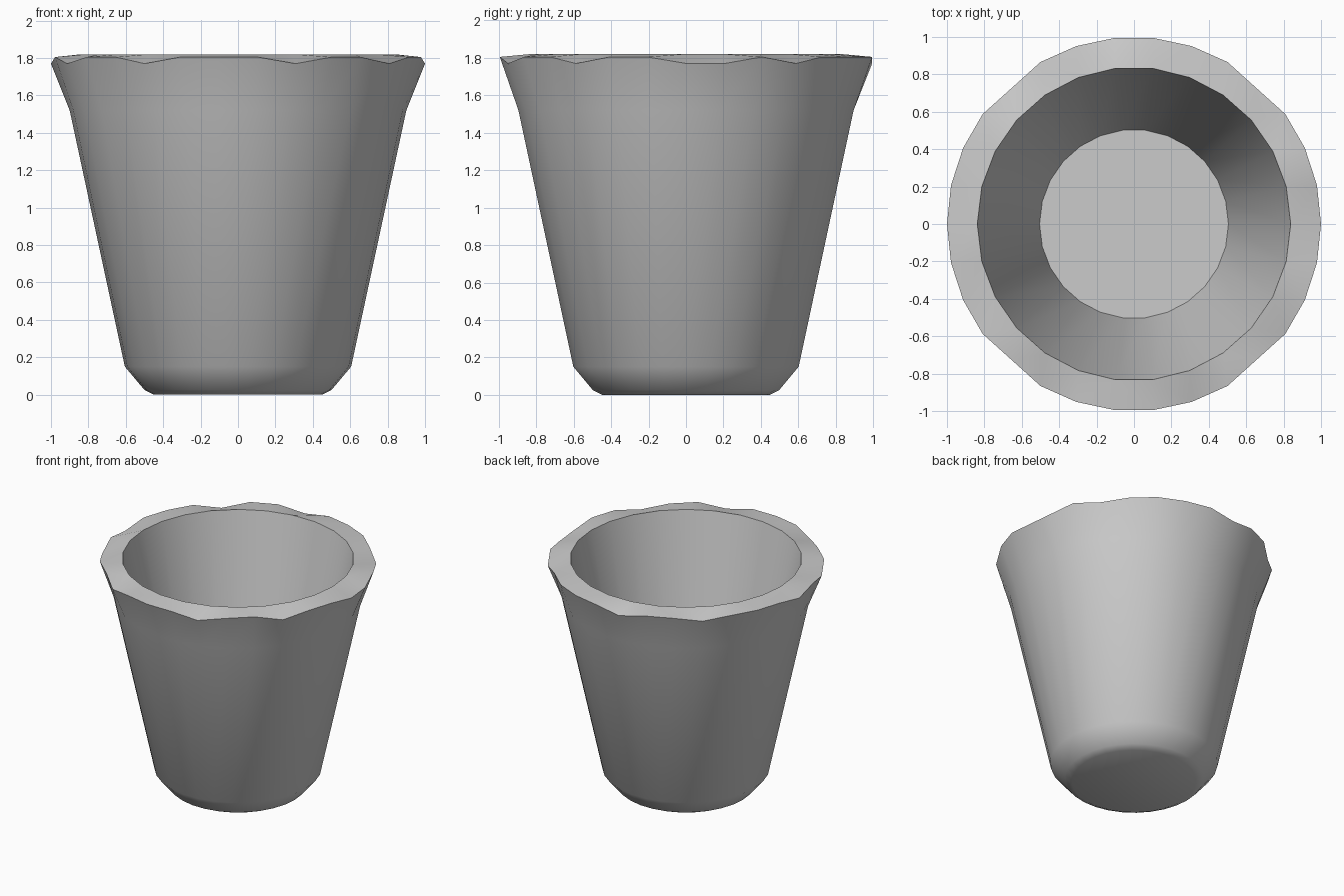
import bpy, bmesh
from math import cos, sin, tau

if "Cube" in bpy.data.objects:
    bpy.data.objects.remove(bpy.data.objects["Cube"])

bm = bmesh.new()

# Irregular lip: worn-down and clipped positions around the outer edge
LOW = {0, 1, 3, 8, 11, 15, 17, 20, 24, 27}
CLIPPED = {4, 11, 19, 26}


def ring(radius, z, sides, lip=False):
    verts = []
    for i in range(sides):
        r, h = radius, z
        if lip:
            r = radius * (0.978 if i in CLIPPED else 1.0)
            h = 1.77 if i in LOW else z
        a = tau * i / sides
        verts.append(bm.verts.new((r * cos(a), r * sin(a), h)))
    edges = [bm.edges.new((verts[i], verts[(i + 1) % sides])) for i in range(sides)]
    return verts, edges


# Rings from the foot, up the outside, over the lip and down the inside
rings = [
    ring(0.45, 0.0, 30),
    ring(0.50, 0.025, 30),
    ring(0.605, 0.15, 30),
    ring(0.90, 1.52, 30),
    ring(1.0, 1.805, 30, lip=True),
    ring(0.838, 1.82, 26),
    ring(0.505, 0.25, 26),
]
for a, b in zip(rings, rings[1:]):
    bmesh.ops.bridge_loops(bm, edges=a[1] + b[1])

# Underside and inner floor
bm.faces.new(rings[0][0])
bm.faces.new(rings[-1][0])
bmesh.ops.recalc_face_normals(bm, faces=bm.faces[:])

mesh = bpy.data.meshes.new("cup")
bm.to_mesh(mesh)
bm.free()
cup = bpy.data.objects.new("cup", mesh)
bpy.context.collection.objects.link(cup)
bpy.context.view_layer.objects.active = cup
cup.select_set(True)
bpy.ops.object.shade_smooth_by_angle(angle=0.7)
